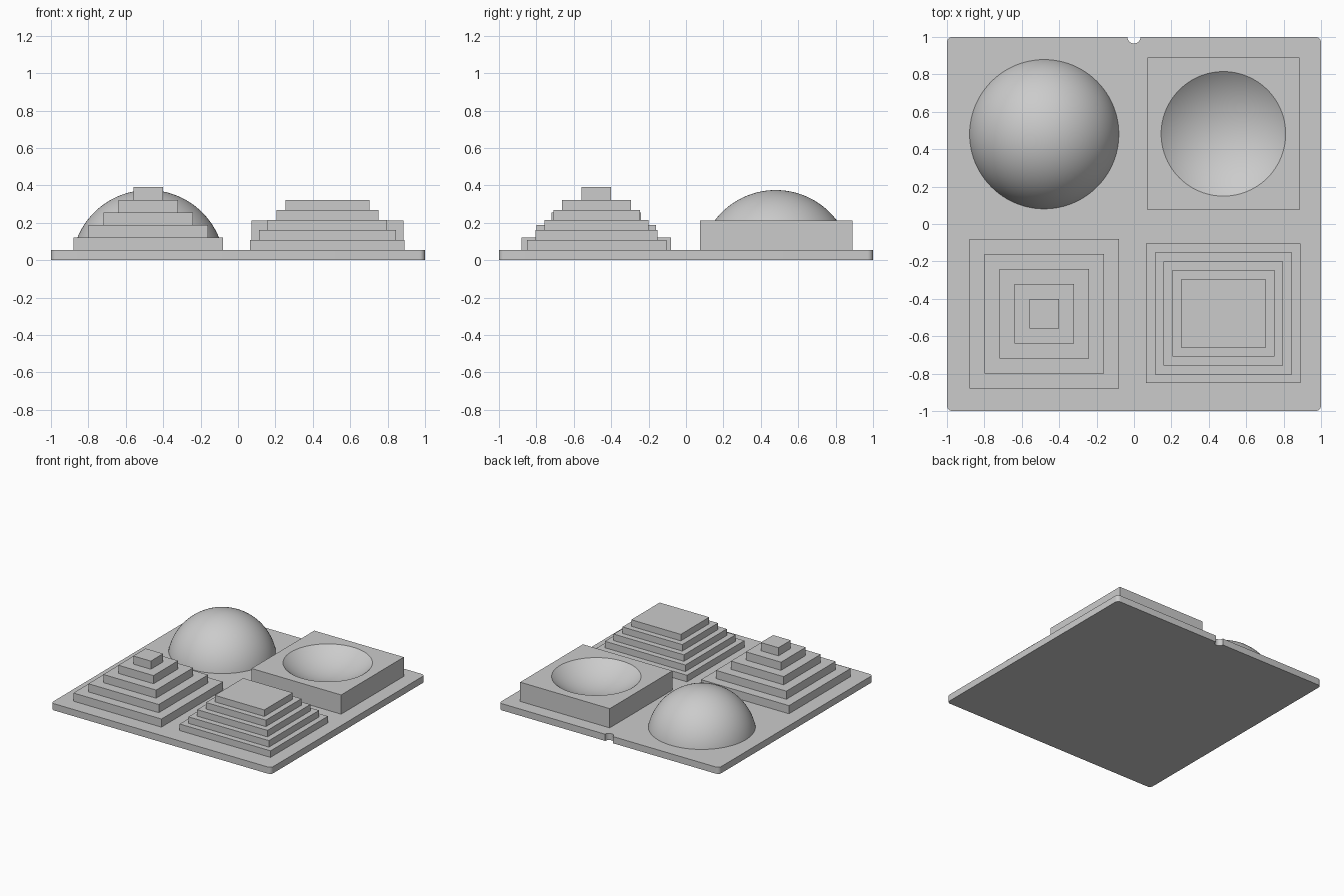
import bpy, bmesh, math
from mathutils import Matrix, Vector

cube = bpy.data.objects.get("Cube")
if cube:
    bpy.data.objects.remove(cube, do_unlink=True)

grey = bpy.data.materials.new("light_grey")
grey.use_nodes = True
grey.diffuse_color = (0.6, 0.6, 0.6, 1)
grey.node_tree.nodes["Principled BSDF"].inputs["Base Color"].default_value = (0.6, 0.6, 0.6, 1)

BASE_TOP = 0.055


def make(name, bm):
    mesh = bpy.data.meshes.new(name)
    bm.to_mesh(mesh)
    bm.free()
    mesh.materials.append(grey)
    obj = bpy.data.objects.new(name, mesh)
    bpy.context.collection.objects.link(obj)
    return obj


def add_box(bm, x, y, z0, z1, sx, sy):
    m = Matrix.Translation((x, y, (z0 + z1) / 2)) @ Matrix.Diagonal((sx, sy, z1 - z0, 1))
    return bmesh.ops.create_cube(bm, size=1, matrix=m)["verts"]


def activate(obj):
    bpy.ops.object.select_all(action="DESELECT")
    obj.select_set(True)
    bpy.context.view_layer.objects.active = obj


def smooth(obj, degrees=30):
    activate(obj)
    bpy.ops.object.shade_smooth_by_angle(angle=math.radians(degrees))


def cut(obj, cutter):
    activate(obj)
    mod = obj.modifiers.new("cut", "BOOLEAN")
    mod.operation = "DIFFERENCE"
    mod.solver = "EXACT"
    mod.object = cutter
    bpy.ops.object.modifier_apply(modifier=mod.name)
    bpy.data.objects.remove(cutter, do_unlink=True)


def stepped(name, x, y, sx, sy, inset, rise, top):
    """Five stacked slabs, each inset from the one below."""
    bm = bmesh.new()
    z = BASE_TOP
    for i in range(5):
        add_box(bm, x, y, z, top + i * rise, sx - 2 * inset * i, sy - 2 * inset * i)
        z = top + i * rise
    return make(name, bm)


# Base plate with rounded corners and a locating notch at the back
bm = bmesh.new()
add_box(bm, 0, 0, 0, BASE_TOP, 2, 2)
upright = [e for e in bm.edges if abs(e.verts[0].co.z - e.verts[1].co.z) > 0.01]
bmesh.ops.bevel(bm, geom=upright, offset=0.03, segments=6, profile=0.5, affect="EDGES")
base = make("base_plate", bm)
bm = bmesh.new()
bmesh.ops.create_cone(bm, cap_ends=True, segments=32, radius1=0.035, radius2=0.035,
                      depth=0.4, matrix=Matrix.Translation((0, 1, 0)))
cut(base, make("notch_cutter", bm))
smooth(base)

# Stepped pyramids
stepped("square_pyramid", -0.48, -0.48, 0.8, 0.8, 0.08, 0.067, 0.122)
stepped("flat_top_pyramid", 0.478, -0.478, 0.826, 0.745, 0.047, 0.0535, 0.109)

# Dome: a sphere cap resting on the plate
bm = bmesh.new()
bmesh.ops.create_uvsphere(bm, u_segments=96, v_segments=64, radius=0.409,
                          matrix=Matrix.Translation((-0.48, 0.48, -0.034)))
bmesh.ops.bisect_plane(bm, geom=bm.verts[:] + bm.edges[:] + bm.faces[:],
                       plane_co=Vector((0, 0, BASE_TOP - 0.001)),
                       plane_no=Vector((0, 0, 1)), clear_inner=True)
bmesh.ops.holes_fill(bm, edges=[e for e in bm.edges if e.is_boundary])
smooth(make("dome", bm))

# Block with a spherical dish sunk into its top
BLOCK_TOP, RIM, DEPTH = 0.213, 0.333, 0.12
radius = (RIM ** 2 + DEPTH ** 2) / (2 * DEPTH)
bm = bmesh.new()
add_box(bm, 0.478, 0.482, BASE_TOP, BLOCK_TOP, 0.814, 0.814)
block = make("dish_block", bm)
bm = bmesh.new()
bmesh.ops.create_uvsphere(bm, u_segments=96, v_segments=96, radius=radius,
                          matrix=Matrix.Translation((0.478, 0.482, BLOCK_TOP - DEPTH + radius)))
cut(block, make("dish_cutter", bm))
smooth(block, 20)
